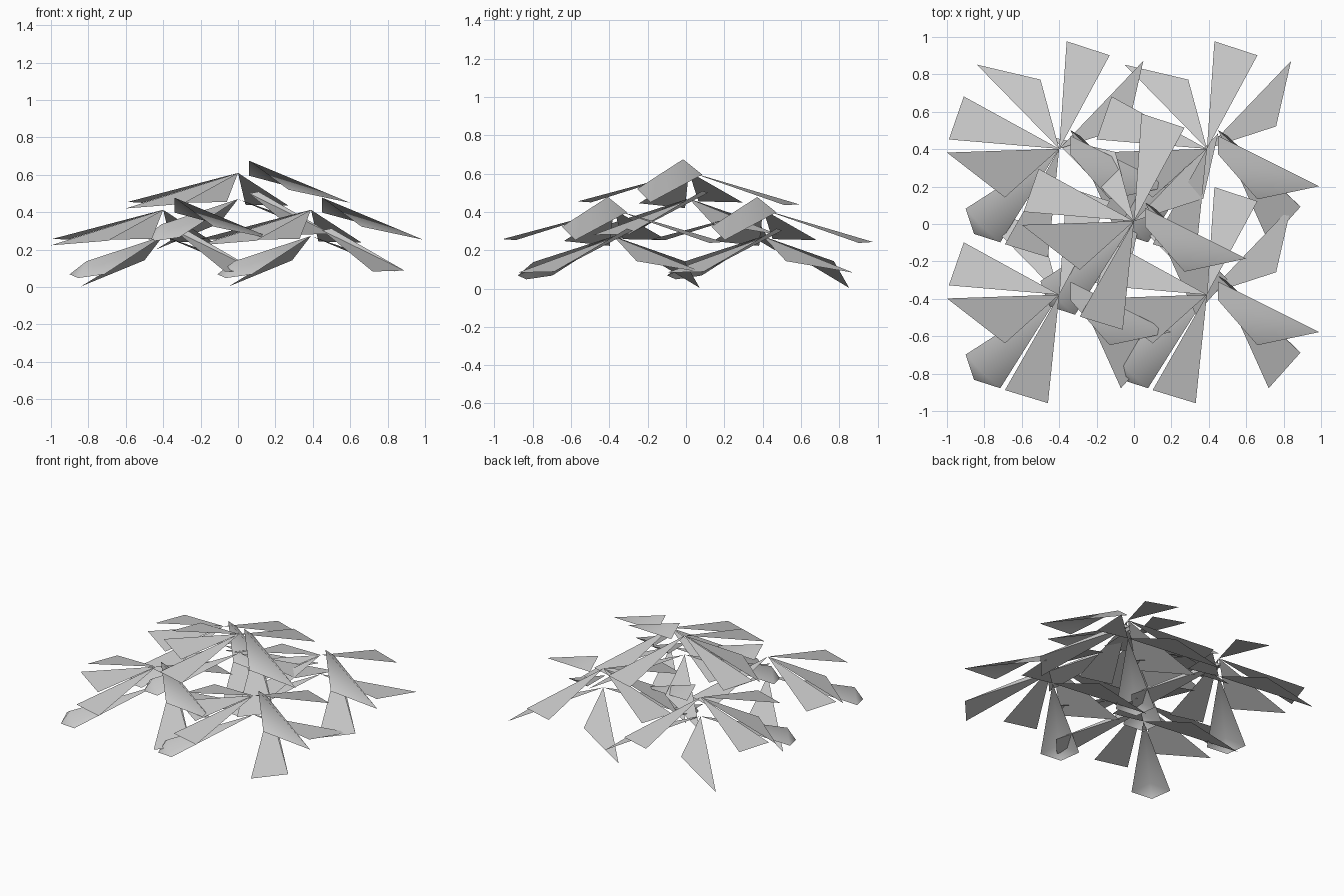
import bpy

if "Cube" in bpy.data.objects:
    bpy.data.objects.remove(bpy.data.objects["Cube"])

UP, LOW = 0.0, -0.14          # apex heights of the two leaf tiers
O = (0, 0, 0)

# Each leaf: name, tier height, points (relative to the tier apex), faces
FAN = [(0, 1, 2)]
LEAVES = [
    # upper tier
    ("upper_back_leaf", UP, [O, (.27, .50, -.175), (.04, .575, -.17)], FAN),
    ("upper_left_back_leaf", UP, [O, (-.51, .28, -.16), (-.59, .05, -.155)], FAN),
    ("upper_left_front_leaf", UP, [O, (-.60, -.02, -.19), (-.29, -.26, -.165)], FAN),
    ("upper_front_leaf", UP, [O, (-.29, -.51, -.16), (-.06, -.58, -.155)], FAN),
    ("upper_bent_leaf", UP, [(.06, -.03, .065), (.06, .07, -.015),
                             (.27, -.27, -.09), (.60, -.20, -.16)],
     [(0, 3, 1), (0, 2, 3)]),
    # lower tier
    ("lower_back_left_leaf", LOW, [O, (-.10, .37, -.13), (-.44, .45, -.27)], FAN),
    ("lower_back_right_leaf", LOW, [O, (.37, .12, -.13), (.45, .47, -.19)], FAN),
    ("lower_front_right_leaf", LOW, [(.06, .10, .03), (.33, -.50, -.19),
                                     (.50, -.31, -.185), (.11, .07, .04)],
     [(0, 1, 2), (0, 2, 3)]),
    ("lower_drooping_leaf", LOW, [O, (-.50, -.32, -.205), (-.455, -.455, -.225),
                                  (-.315, -.50, -.205), (-.41, -.42, -.135)],
     [(0, 1, 4), (0, 4, 3), (1, 2, 4), (2, 3, 4)]),
]
SMOOTH = {"upper_bent_leaf", "lower_drooping_leaf"}


def make_mesh(name, pts, faces, dz):
    me = bpy.data.meshes.new(name)
    me.from_pydata([(x, y, z + dz) for x, y, z in pts], [], faces)
    me.update()
    if name in SMOOTH:
        me.shade_smooth()
    return me


meshes = [make_mesh(n, p, f, dz) for n, dz, p, f in LEAVES]

# Centre cluster on top, four lower clusters at the corners
CLUSTERS = [("centre", 0, .015, .61)]
for sx, side in ((-1, "left"), (1, "right")):
    for sy, depth in ((-1, "front"), (1, "back")):
        CLUSTERS.append((f"{depth}_{side}", sx * .395 - .005, sy * .39 + .012, .413))

for cname, x, y, z in CLUSTERS:
    for me in meshes:
        ob = bpy.data.objects.new(f"{cname}_{me.name}", me)
        ob.location = (x, y, z)
        bpy.context.collection.objects.link(ob)
